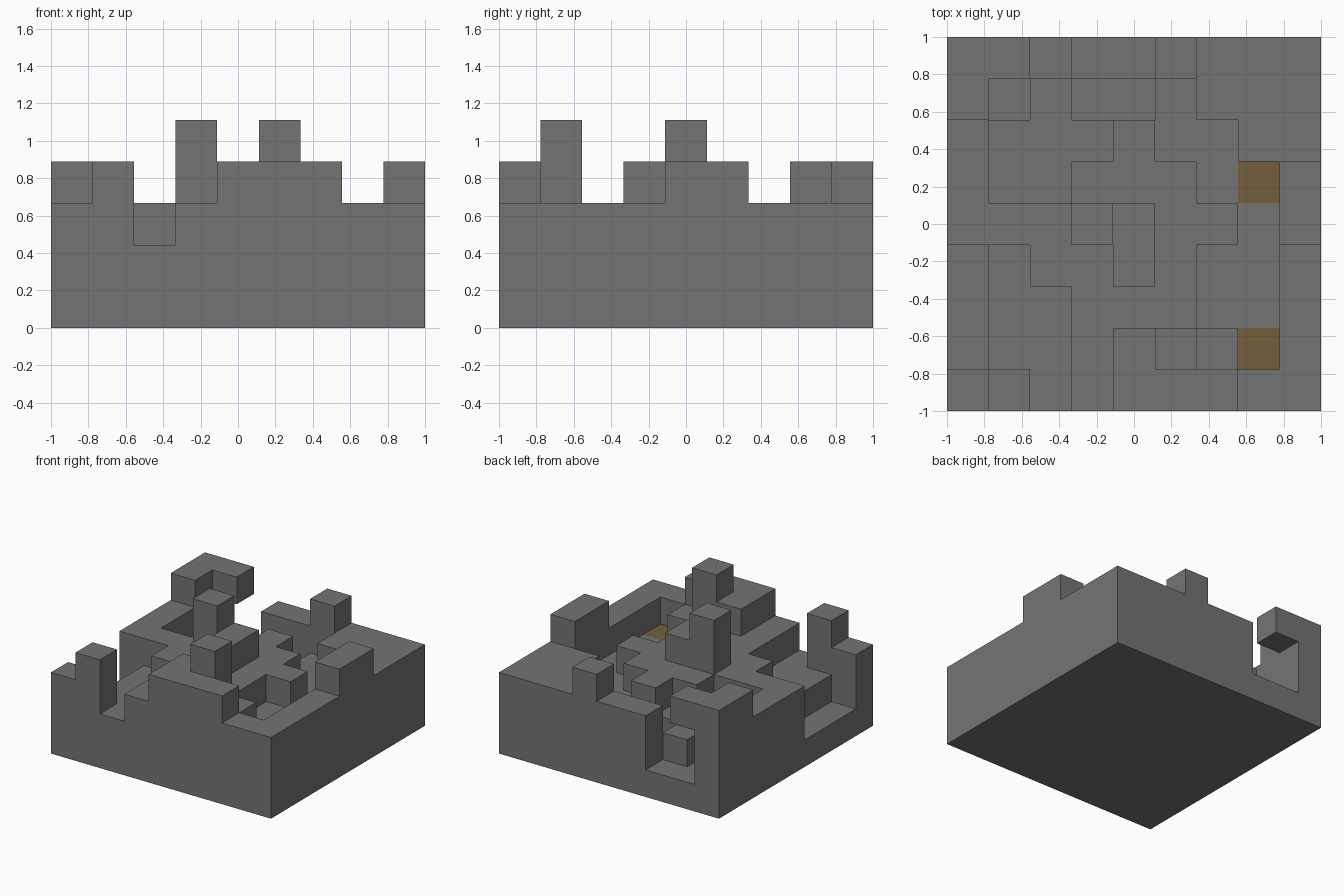
import bpy
import bmesh
import math
from mathutils import Vector

cube = bpy.data.objects.get("Cube")
if cube:
    bpy.data.objects.remove(cube, do_unlink=True)


def make_material(name, colour):
    mat = bpy.data.materials.new(name)
    mat.use_nodes = True
    mat.diffuse_color = colour
    mat.node_tree.nodes["Principled BSDF"].inputs["Base Color"].default_value = colour
    return mat


stone = make_material("stone grey", (0.175, 0.175, 0.175, 1))
soil = make_material("soil brown", (0.172, 0.113, 0.043, 1))

# Column heights in blocks: rows run from back to front, letters from -x to +x
LEVELS = " abcde"
ROWS = [
    "daaccdccc",
    "dabaabccc",
    "cbbbcbbcc",
    "cbbcccbbd",
    "cccedccbd",
    "abccdcbbc",
    "abbcccbbc",
    "abbcdecbc",
    "cdbcdddcc",
]
COUNT = len(ROWS)
SIZE = 2 / COUNT
SOIL_COLUMNS = {(7, 1), (7, 5)}

# Filled blocks, plus the single block overhanging the hollow at the back
filled = {(i, COUNT - 1 - r, k)
          for r, row in enumerate(ROWS)
          for i, letter in enumerate(row)
          for k in range(LEVELS.index(letter))}
filled.add((1, 8, 3))


def add_face(bm, cell, axis, side):
    """Add the outward square on one side of a block."""
    normal = Vector((0, 0, 0))
    normal[axis] = side
    u = Vector((0, 0, 0))
    u[(axis + 1) % 3] = 1
    v = normal.cross(u)
    centre = Vector(cell) + Vector((0.5, 0.5, 0.5)) + normal / 2
    corners = [centre + (u * a + v * b) / 2
               for a, b in ((-1, -1), (1, -1), (1, 1), (-1, 1))]
    face = bm.faces.new([bm.verts.new(c * SIZE - Vector((1, 1, 0))) for c in corners])
    if axis == 2 and side > 0 and cell[:2] in SOIL_COLUMNS:
        face.material_index = 1


# Terrain skin: only the exposed sides of the blocks
bm = bmesh.new()
for cell in sorted(filled):
    for axis in range(3):
        for side in (-1, 1):
            neighbour = list(cell)
            neighbour[axis] += side
            if tuple(neighbour) not in filled:
                add_face(bm, cell, axis, side)
bmesh.ops.remove_doubles(bm, verts=bm.verts, dist=SIZE / 100)

# Merge coplanar squares into clean flat faces
bmesh.ops.dissolve_limit(bm, angle_limit=math.radians(1), verts=bm.verts,
                         edges=bm.edges, delimit={'MATERIAL'})
bmesh.ops.triangulate(bm, faces=[f for f in bm.faces if len(f.verts) > 4])

mesh = bpy.data.meshes.new("block_terrain")
bm.to_mesh(mesh)
bm.free()
mesh.materials.append(stone)
mesh.materials.append(soil)
terrain = bpy.data.objects.new("block_terrain", mesh)
bpy.context.collection.objects.link(terrain)
